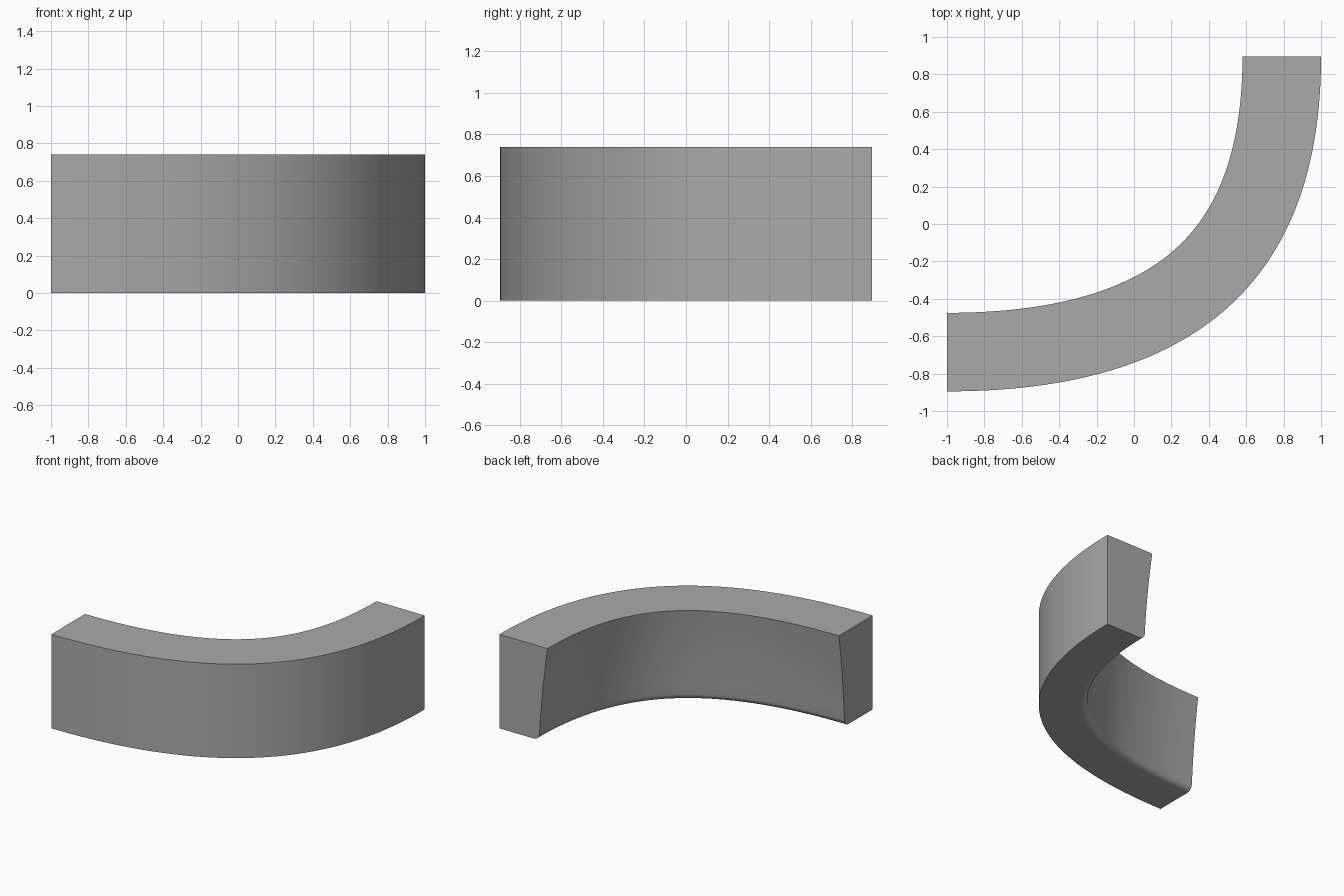
import bpy, bmesh, math
from mathutils import Vector

cube = bpy.data.objects.get("Cube")
if cube:
    bpy.data.objects.remove(cube)

HEIGHT, STEPS = 0.74, 64
START, CORNER, END = Vector((-1, -0.895)), Vector((1, -0.895)), Vector((1, 0.895))

grey = bpy.data.materials.new("plain grey")
grey.use_nodes = True
colour = (0.4, 0.4, 0.4, 1)
grey.diffuse_color = colour
grey.node_tree.nodes["Principled BSDF"].inputs["Base Color"].default_value = colour


def section():
    """Cross-section as (distance from outer face, height)."""
    pts = [(0, 0), (0, HEIGHT)]
    # bowed inner face, narrowing towards the base
    for i in range(9):
        s = 1 - i / 8
        pts.append((0.35 + 0.04 * s + 0.03 * s * s, 0.05 + (HEIGHT - 0.05) * s))
    # rounded lower edge
    for i in range(1, 7):
        a = math.pi / 2 * i / 6
        pts.append((0.30 + 0.05 * math.cos(a), 0.05 - 0.05 * math.sin(a)))
    return pts


# Sweep the section along the curved outer edge
bm = bmesh.new()
rings = []
for i in range(STEPS + 1):
    t = i / STEPS
    p = START * (1 - t) ** 2 + CORNER * 2 * t * (1 - t) + END * t * t
    d = ((CORNER - START) * (1 - t) + (END - CORNER) * t).normalized()
    inward = Vector((-d.y, d.x))
    rings.append([bm.verts.new((*(p + inward * w), z)) for w, z in section()])

for a, b in zip(rings, rings[1:]):
    for j in range(len(a)):
        k = (j + 1) % len(a)
        bm.faces.new((a[j], a[k], b[k], b[j]))

# Flat ends
bm.faces.new(rings[0])
bm.faces.new(rings[-1])
bmesh.ops.recalc_face_normals(bm, faces=bm.faces)

mesh = bpy.data.meshes.new("curved_block")
bm.to_mesh(mesh)
bm.free()
mesh.materials.append(grey)
block = bpy.data.objects.new("curved_block", mesh)
bpy.context.collection.objects.link(block)
bpy.context.view_layer.objects.active = block
block.select_set(True)
bpy.ops.object.shade_smooth_by_angle(angle=math.radians(35))
